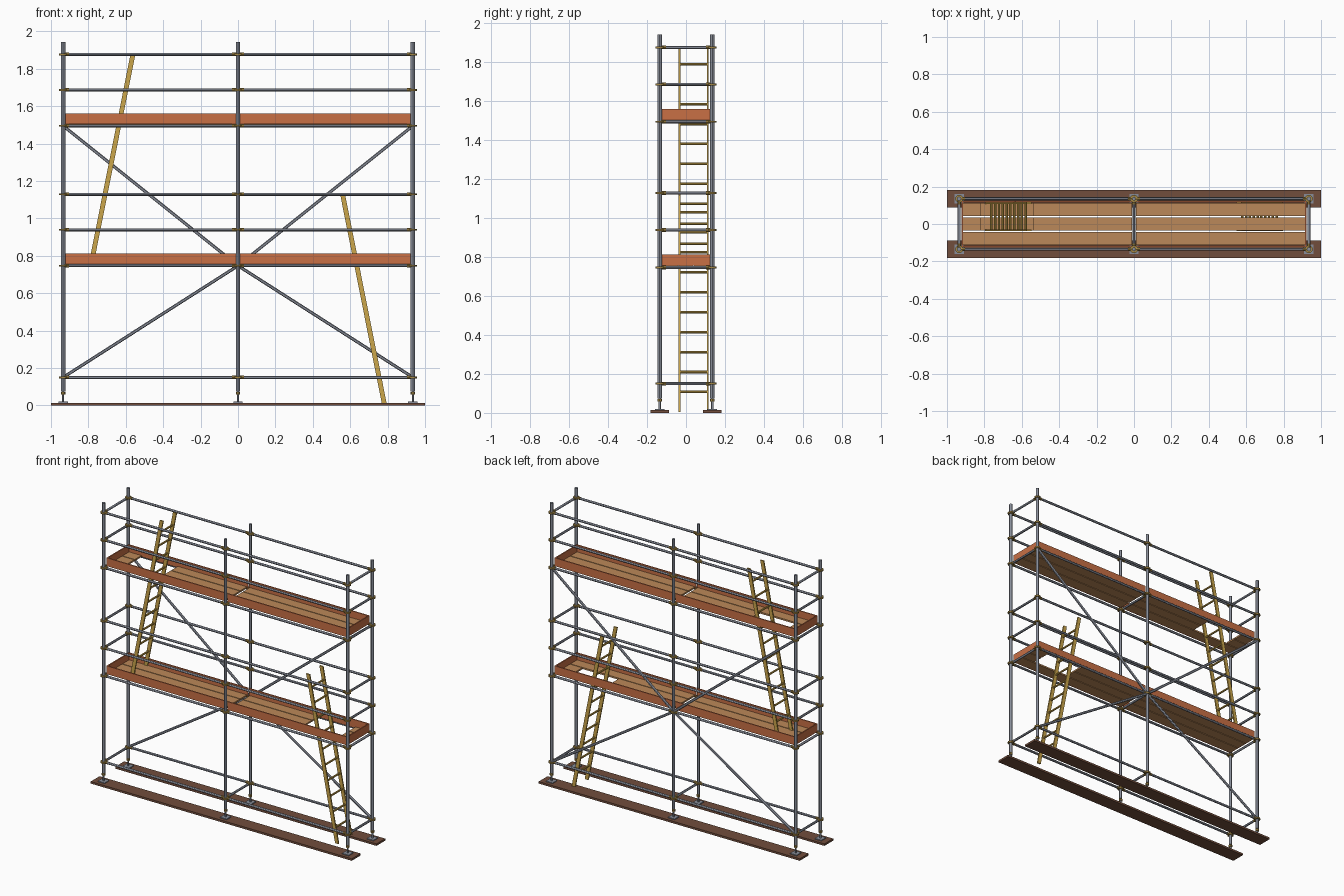
import bpy, bmesh
from mathutils import Vector, Matrix

cube = bpy.data.objects.get("Cube")
if cube:
    bpy.data.objects.remove(cube, do_unlink=True)


def material(name, rgb):
    m = bpy.data.materials.new(name)
    m.use_nodes = True
    m.diffuse_color = (*rgb, 1)
    m.node_tree.nodes["Principled BSDF"].inputs["Base Color"].default_value = (*rgb, 1)
    return m


STEEL = material("galvanised steel", (0.25, 0.27, 0.32))
BRASS = material("brass coupler", (0.38, 0.25, 0.06))
DECK = material("deck timber", (0.50, 0.25, 0.10))
TOE = material("orange toe timber", (0.58, 0.16, 0.06))
SOLE = material("dark sole timber", (0.165, 0.075, 0.045))
LADDER = material("yellow ladder timber", (0.60, 0.38, 0.07))


class Part:
    """Collects boxes and tubes into one mesh object."""

    def __init__(self):
        self.bm = bmesh.new()

    def box(self, x, y, z):
        lo, hi = Vector((x[0], y[0], z[0])), Vector((x[1], y[1], z[1]))
        mat = Matrix.Translation((lo + hi) / 2) @ Matrix.Diagonal((*(hi - lo), 1))
        bmesh.ops.create_cube(self.bm, size=1, matrix=mat)

    def tube(self, a, b, r, sides=12):
        a, b = Vector(a), Vector(b)
        d = b - a
        mat = Matrix.Translation((a + b) / 2) @ d.to_track_quat("Z", "Y").to_matrix().to_4x4()
        bmesh.ops.create_cone(self.bm, cap_ends=True, segments=sides, radius1=r,
                              radius2=r, depth=d.length, matrix=mat)

    def bar(self, a, b, width_x, width_y):
        # slanted rectangular bar with level ends
        a, b = Vector(a), Vector(b)
        verts = bmesh.ops.create_cube(self.bm, size=1)["verts"]
        for v in verts:
            end = b if v.co.z > 0 else a
            v.co = end + Vector((v.co.x * width_x, v.co.y * width_y, 0))

    def finish(self, name, mat, smooth=False):
        bmesh.ops.recalc_face_normals(self.bm, faces=self.bm.faces)
        mesh = bpy.data.meshes.new(name)
        self.bm.to_mesh(mesh)
        self.bm.free()
        mesh.materials.append(mat)
        obj = bpy.data.objects.new(name, mesh)
        bpy.context.collection.objects.link(obj)
        if smooth:
            bpy.ops.object.select_all(action="DESELECT")
            obj.select_set(True)
            bpy.context.view_layer.objects.active = obj
            bpy.ops.object.shade_smooth_by_angle()


X, Y = 0.935, 0.135
COLUMNS = (-X, 0, X)
ROWS = (-Y, Y)
BASE, LIFTS = 0.15, (0.747, 1.495)
RAILS = [lift + h for lift in LIFTS for h in (0.192, 0.382)]
LEVELS = [BASE, *LIFTS, *RAILS]
SOLE_TOP = 0.014

# Sole boards under each row of standards
soles = Part()
for y in ROWS:
    soles.box((-1, 1), (y - 0.048, y + 0.048), (0, SOLE_TOP))
soles.finish("sole_boards", SOLE)

# Standards, adjustable base jacks and their nuts
standards, jacks, nuts = Part(), Part(), Part()
for x in COLUMNS:
    for y in ROWS:
        standards.tube((x, y, 0.075), (x, y, 1.944), 0.0115 if x else 0.0098)
        jacks.tube((x, y, SOLE_TOP), (x, y, 0.08), 0.006)
        jacks.box((x - 0.025, x + 0.025), (y - 0.025, y + 0.025), (SOLE_TOP, 0.02))
        nuts.tube((x, y, 0.058), (x, y, 0.072), 0.012, 8)
standards.finish("standards", STEEL, True)
jacks.finish("base_jacks", STEEL, True)
nuts.finish("jack_nuts", BRASS)

# Ledgers, guard rails and transoms, with couplers at each joint
ledgers, transoms, couplers = Part(), Part(), Part()
for z in LEVELS:
    for y in ROWS:
        ledgers.tube((-X, y, z), (X, y, z), 0.008)
    for x in COLUMNS:
        cross = x != 0 or z not in RAILS
        if cross:
            transoms.tube((x, -Y, z), (x, Y, z), 0.008)
        for y in ROWS:
            couplers.tube((x, y, z - 0.005), (x, y, z + 0.005), 0.021)
            for s in (-1, 1):
                if abs(x + s * 0.03) < X:
                    couplers.tube((x, y, z), (x + s * 0.032, y, z), 0.0095, 8)
            if cross:
                inward = -0.032 if y > 0 else 0.032
                couplers.tube((x, y, z), (x, y + inward, z), 0.0095, 8)
ledgers.finish("ledgers_and_guard_rails", STEEL, True)
transoms.finish("transoms", STEEL, True)
couplers.finish("couplers", BRASS, True)

# Diagonal braces on the back face, meeting at the middle standard
braces = Part()
for s in (-1, 1):
    for z in (BASE, LIFTS[1]):
        braces.tube((s * X, Y, z), (0, Y, LIFTS[0]), 0.0085)
braces.finish("diagonal_braces", STEEL, True)

# Decks: three boards per bay, two of them cut for the ladder hatch
PITCH, HALF = 0.0775, 0.036
IN, OUT = 0.011, 0.915
HATCH = (0.54, 0.82)
for name, lift, hatch_side in (("lower", LIFTS[0], 1), ("upper", LIFTS[1], -1)):
    deck, toes = Part(), Part()
    z = (lift + 0.008, lift + 0.019)
    for s in (-1, 1):
        for row in (-1, 0, 1):
            spans = [(IN, OUT)]
            if s == hatch_side and row >= 0:
                spans = [(IN, HATCH[0]), (HATCH[1], OUT)]
            for a, b in spans:
                yc = row * PITCH
                deck.box(sorted((s * a, s * b)), (yc - HALF, yc + HALF), z)
        # Toe boards along the sides and across the ends
        tz = (lift + 0.009, lift + 0.066)
        for side in (-1, 1):
            toes.box(sorted((s * 0.004, s * 0.922)),
                     sorted((side * 0.115, side * 0.123)), tz)
        toes.box(sorted((s * 0.914, s * 0.922)), (-0.115, 0.115), tz)
    deck.finish(name + "_deck_boards", DECK)
    toes.finish(name + "_toe_boards", TOE)

# Ladders leaning inward through the hatches
LEAN, RISE, STEP = 0.222, 1.115, 0.1025
for name, s, z0 in (("lower", 1, 0.005), ("upper", -1, LIFTS[0] + 0.019)):
    ladder = Part()
    foot, head = s * 0.783, s * (0.783 - LEAN)
    sides = (-0.033, 0.112)
    for y in sides:
        ladder.bar((foot, y, z0), (head, y, z0 + RISE), 0.026, 0.009)
    for i in range(1, 11):
        t = i * STEP / RISE
        x, z = foot + (head - foot) * t, z0 + i * STEP
        ladder.tube((x, sides[0], z), (x, sides[1], z), 0.0065, 8)
    ladder.finish(name + "_ladder", LADDER, True)
